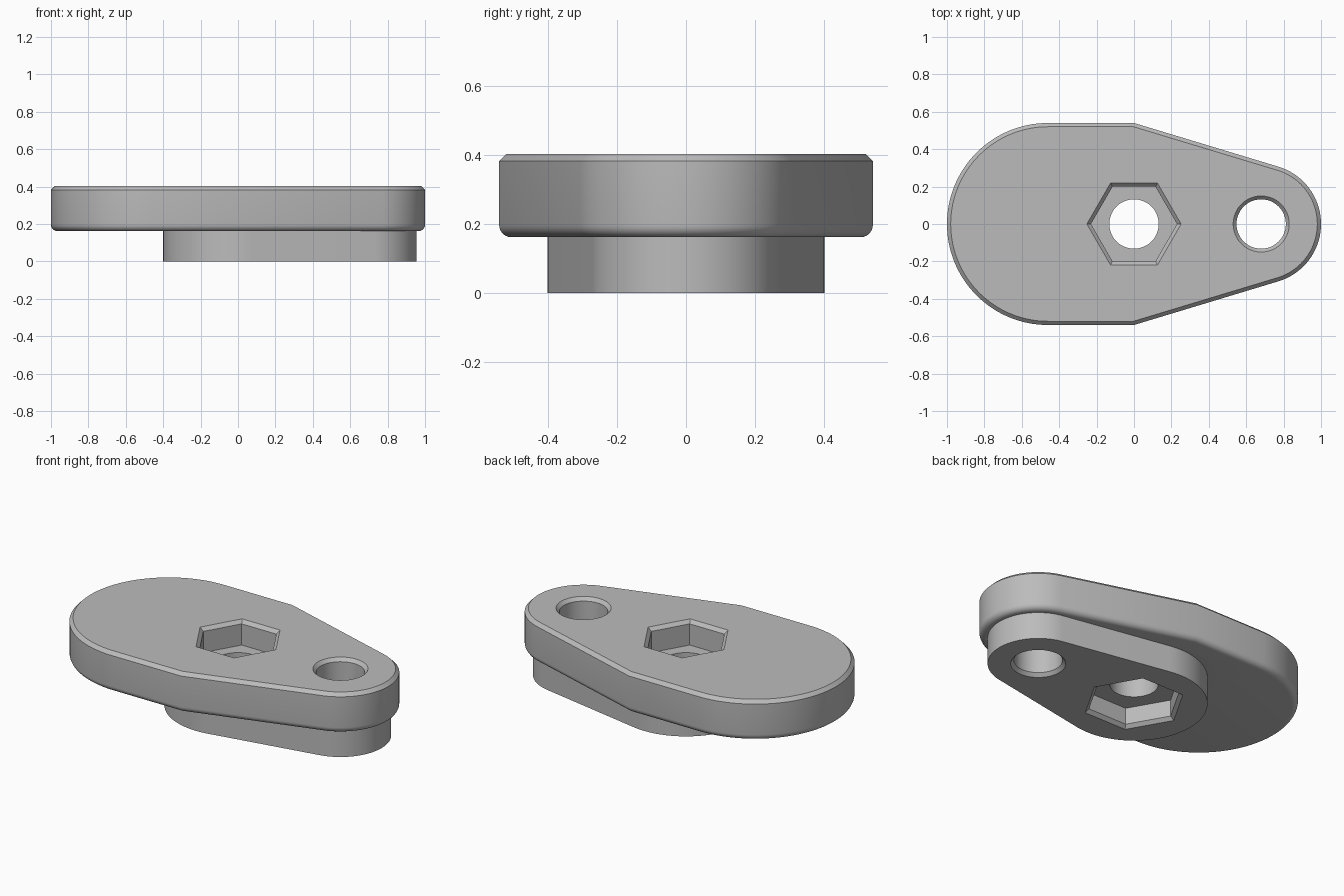
import bpy, bmesh
from math import sin, cos, pi, radians, atan2, acos, hypot

if "Cube" in bpy.data.objects:
    bpy.data.objects.remove(bpy.data.objects["Cube"])

grey = bpy.data.materials.new("light grey")
grey.use_nodes = True
colour = (0.5, 0.5, 0.5, 1)
grey.diffuse_color = colour
grey.node_tree.nodes["Principled BSDF"].inputs["Base Color"].default_value = colour

PIN_X = 0.68


def arc(cx, r, start, end, n):
    return [(cx + r * cos(start + (end - start) * i / n),
             r * sin(start + (end - start) * i / n)) for i in range(n + 1)]


def loft(name, rings):
    """Closed solid through a stack of (outline, z) rings."""
    bm = bmesh.new()
    loops = [[bm.verts.new((x, y, z)) for x, y in pts] for pts, z in rings]
    for a, b in zip(loops, loops[1:]):
        for i in range(len(a)):
            j = (i + 1) % len(a)
            bm.faces.new((a[i], a[j], b[j], b[i]))
    bm.faces.new(loops[0][::-1])
    bm.faces.new(loops[-1])
    bmesh.ops.recalc_face_normals(bm, faces=bm.faces)
    mesh = bpy.data.meshes.new(name)
    bm.to_mesh(mesh)
    bm.free()
    mesh.materials.append(grey)
    obj = bpy.data.objects.new(name, mesh)
    bpy.context.collection.objects.link(obj)
    return obj


def plate_outline(inset):
    """Round rear, straight sides, then a taper to the small round end."""
    big, small = 0.54, 0.32
    a = acos(small / hypot(PIN_X, big)) - atan2(PIN_X, big)
    big, small = big - inset, small - inset
    corner = PIN_X + (small - big * cos(a)) / sin(a)
    return (arc(-0.46, big, pi / 2, 3 * pi / 2, 64) + [(corner, -big)]
            + arc(PIN_X, small, a - pi / 2, pi / 2 - a, 48) + [(corner, big)])


def boss_outline(big, small):
    """Two circles joined by their tangents."""
    t = acos((big - small) / PIN_X)
    return arc(0, big, t, 2 * pi - t, 64) + arc(PIN_X, small, -t, t, 48)


def regular(cx, r, n):
    return arc(cx, r, 0, 2 * pi, n)[:-1]


# Main plate: filleted underside, chamfered top
fillet, base, top, chamfer = 0.035, 0.162, 0.402, 0.02
rings = []
for i in range(7):
    t = radians(15 * i)
    rings.append((plate_outline(fillet * (1 - sin(t))), base + fillet * (1 - cos(t))))
rings += [(plate_outline(0), top - chamfer), (plate_outline(chamfer), top)]
body = loft("lever_plate", rings)

# Lower boss
outline = boss_outline(0.4, 0.275)
boss = loft("lower_boss", [(outline, 0), (outline, 0.22)])


def ring_stack(cx, n, steps):
    return [(regular(cx, r, n), z) for r, z in steps]


# Hex pockets from both sides, bore and pin hole
cutters = [
    loft("top_hex_cutter", ring_stack(0, 6, [
        (0.23, 0.255), (0.23, top - 0.02), (0.252, top), (0.252, 0.5)])),
    loft("bottom_hex_cutter", ring_stack(0, 6, [
        (0.282, -0.1), (0.282, 0), (0.26, 0.02), (0.26, 0.12)])),
    loft("bore_cutter", ring_stack(0, 48, [(0.132, 0.05), (0.132, 0.35)])),
    loft("pin_hole_cutter", ring_stack(PIN_X, 48, [
        (0.15, -0.1), (0.15, 0), (0.132, 0.02),
        (0.132, top - 0.02), (0.15, top), (0.15, 0.5)])),
]

bpy.ops.object.select_all(action="DESELECT")
bpy.context.view_layer.objects.active = body
body.select_set(True)
for tool in [boss] + cutters:
    mod = body.modifiers.new(tool.name, "BOOLEAN")
    mod.operation = "UNION" if tool is boss else "DIFFERENCE"
    mod.solver = "EXACT"
    mod.object = tool
    bpy.ops.object.modifier_apply(modifier=mod.name)
    bpy.data.objects.remove(tool)

bpy.ops.object.shade_smooth_by_angle(angle=radians(25))
